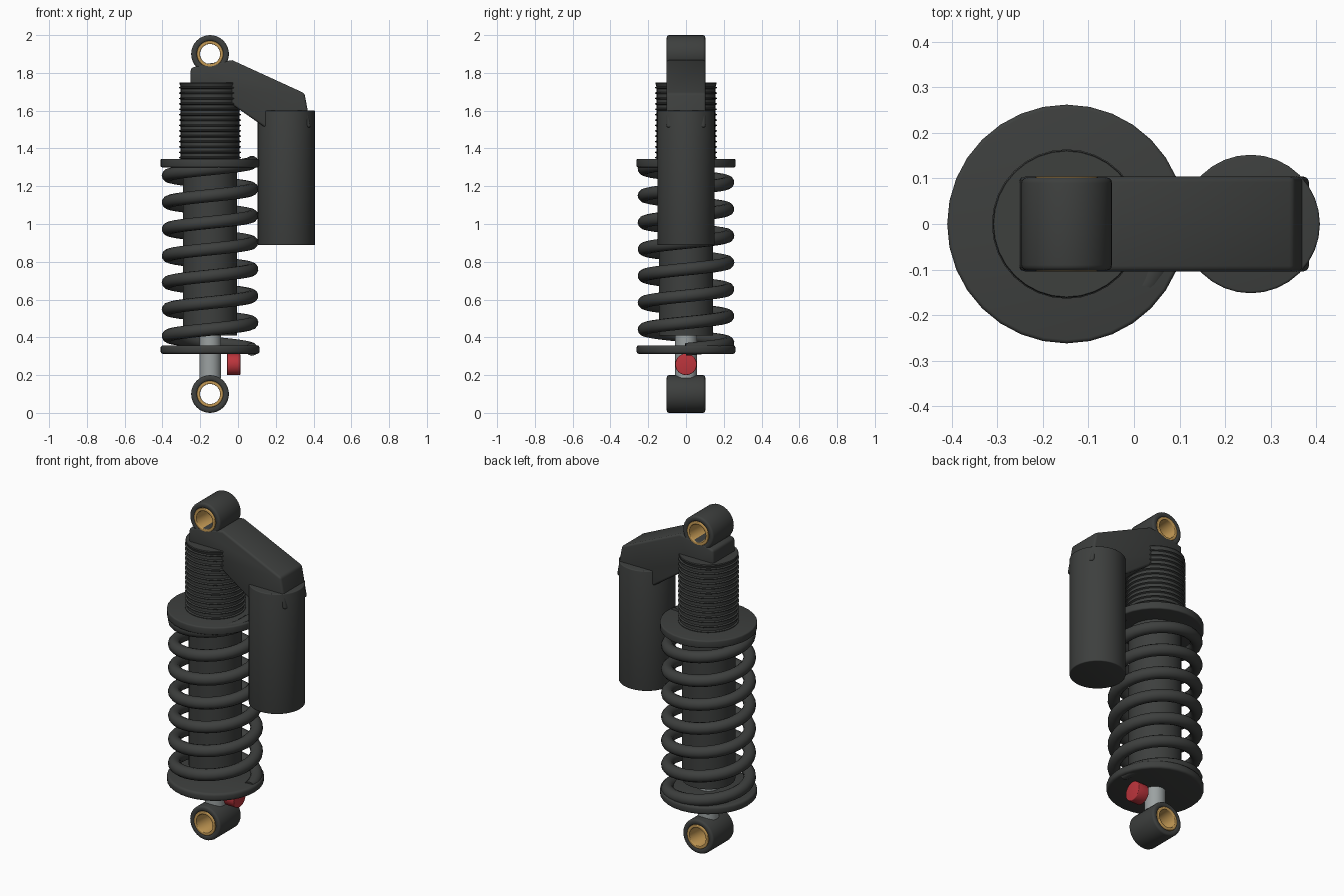
import bpy, bmesh
from math import pi, sin, cos, radians
from mathutils import Matrix

if "Cube" in bpy.data.objects:
    bpy.data.objects.remove(bpy.data.objects["Cube"])

AX = -0.148      # damper axis
RX = 0.256       # reservoir axis


def material(name, rgb):
    m = bpy.data.materials.new(name)
    m.diffuse_color = (*rgb, 1)
    m.use_nodes = True
    m.node_tree.nodes["Principled BSDF"].inputs["Base Color"].default_value = m.diffuse_color
    return m


DARK = material("dark_metal", (0.047, 0.050, 0.048))
STEEL = material("steel", (0.33, 0.36, 0.36))
BRASS = material("brass", (0.55, 0.32, 0.09))
RED = material("red_anodised", (0.50, 0.035, 0.045))


def finish(ob, mat, bevel=0, segs=3):
    ob.data.materials.append(mat)
    bpy.ops.object.select_all(action='DESELECT')
    ob.select_set(True)
    bpy.context.view_layer.objects.active = ob
    if bevel:
        b = ob.modifiers.new("bevel", 'BEVEL')
        b.width, b.segments, b.angle_limit = bevel, segs, radians(35)
        b.limit_method = 'ANGLE'
        bpy.ops.object.modifier_apply(modifier=b.name)
    bpy.ops.object.shade_smooth_by_angle(angle=radians(35))
    return ob


def make(name, bm, mat, bevel=0, segs=3):
    bmesh.ops.recalc_face_normals(bm, faces=bm.faces)
    me = bpy.data.meshes.new(name)
    bm.to_mesh(me)
    bm.free()
    ob = bpy.data.objects.new(name, me)
    bpy.context.collection.objects.link(ob)
    return finish(ob, mat, bevel, segs)


def lathe(name, prof, mat, loc, axis='Z', bevel=0, n=32, ring=False):
    """Turn an (r, h) profile about an axis; ring closes the profile into a tube."""
    bm = bmesh.new()
    rows = []
    for r, h in prof:
        rows.append([bm.verts.new((r * cos(2 * pi * i / n), r * sin(2 * pi * i / n), h))
                     for i in range(n)])
    pairs = list(zip(rows, rows[1:])) + ([(rows[-1], rows[0])] if ring else [])
    for a, b in pairs:
        for i in range(n):
            j = (i + 1) % n
            bm.faces.new((a[i], a[j], b[j], b[i]))
    if not ring:
        bm.faces.new(rows[0])
        bm.faces.new(rows[-1])
    rot = {'Z': Matrix(), 'Y': Matrix.Rotation(pi / 2, 4, 'X'),
           'X': Matrix.Rotation(pi / 2, 4, 'Y')}[axis]
    bm.transform(Matrix.Translation(loc) @ rot)
    return make(name, bm, mat, bevel)


def rod(name, r, z0, z1, mat, x=AX, bevel=0):
    return lathe(name, [(r, z0), (r, z1)], mat, (x, 0, 0), bevel=bevel)


# Mounting eyes with brass bushings
for label, z in (("lower", 0.10), ("upper", 1.90)):
    for part, ro, ri, w, mat, bev in (("eye", 0.1, 0.068, 0.102, DARK, 0.012),
                                      ("bushing", 0.07, 0.053, 0.104, BRASS, 0.004)):
        lathe(f"{label}_{part}", [(ro, -w), (ro, w), (ri, w), (ri, -w)], mat,
              (AX, 0, z), 'Y', bev, ring=True)

# Damper body and piston shaft
rod("damper_body", 0.144, 0.41, 1.34, DARK)
rod("piston_shaft", 0.057, 0.185, 0.45, STEEL)

# Threaded upper body
prof = [(0.156, 1.32)]
pitch = 0.0285
for i in range(14):
    z = 1.345 + i * pitch
    prof += [(0.156, z), (0.164, z + 0.004), (0.164, z + 0.008), (0.156, z + 0.012)]
prof += [(0.162, 1.744), (0.160, 1.75)]
lathe("threaded_body", prof, DARK, (AX, 0, 0))

# Spring collars
rod("upper_collar", 0.262, 1.30, 1.345, DARK, bevel=0.008)
rod("lower_collar", 0.262, 0.312, 0.358, DARK, bevel=0.014)

# Coil spring
cu = bpy.data.curves.new("coil_spring", 'CURVE')
cu.dimensions = '3D'
cu.bevel_depth, cu.bevel_resolution, cu.use_fill_caps = 0.034, 4, True
turns, per = 7, 32
sp = cu.splines.new('POLY')
sp.points.add(turns * per)
for i, p in enumerate(sp.points):
    a = 2 * pi * i / per
    p.co = (AX + 0.222 * cos(a), 0.222 * sin(a), 0.336 + 0.991 * i / (turns * per), 1)
spring = bpy.data.objects.new("coil_spring", cu)
bpy.context.collection.objects.link(spring)
bpy.ops.object.select_all(action='DESELECT')
spring.select_set(True)
bpy.context.view_layer.objects.active = spring
bpy.ops.object.convert(target='MESH')
finish(bpy.context.view_layer.objects.active, DARK)

# Reservoir
rod("reservoir", 0.152, 0.888, 1.60, DARK, x=RX, bevel=0.005)

# Bridge between upper eye and reservoir
outline = [(-0.252, 1.73), (-0.25, 1.825), (-0.19, 1.845), (-0.03, 1.867), (0.352, 1.692),
           (0.386, 1.51), (0.142, 1.512), (-0.03, 1.632), (-0.10, 1.70)]
bm = bmesh.new()
face = bm.faces.new([bm.verts.new((x, -0.104, z)) for x, z in outline])
ext = bmesh.ops.extrude_face_region(bm, geom=[face])
bmesh.ops.translate(bm, vec=(0, 0.208, 0),
                    verts=[v for v in ext['geom'] if isinstance(v, bmesh.types.BMVert)])
make("reservoir_bridge", bm, DARK, 0.012)

# Rebound adjuster knob
lathe("adjuster_knob", [(0.057, -0.035), (0.057, 0.035)], RED, (-0.023, 0, 0.257), 'X', 0.004)
